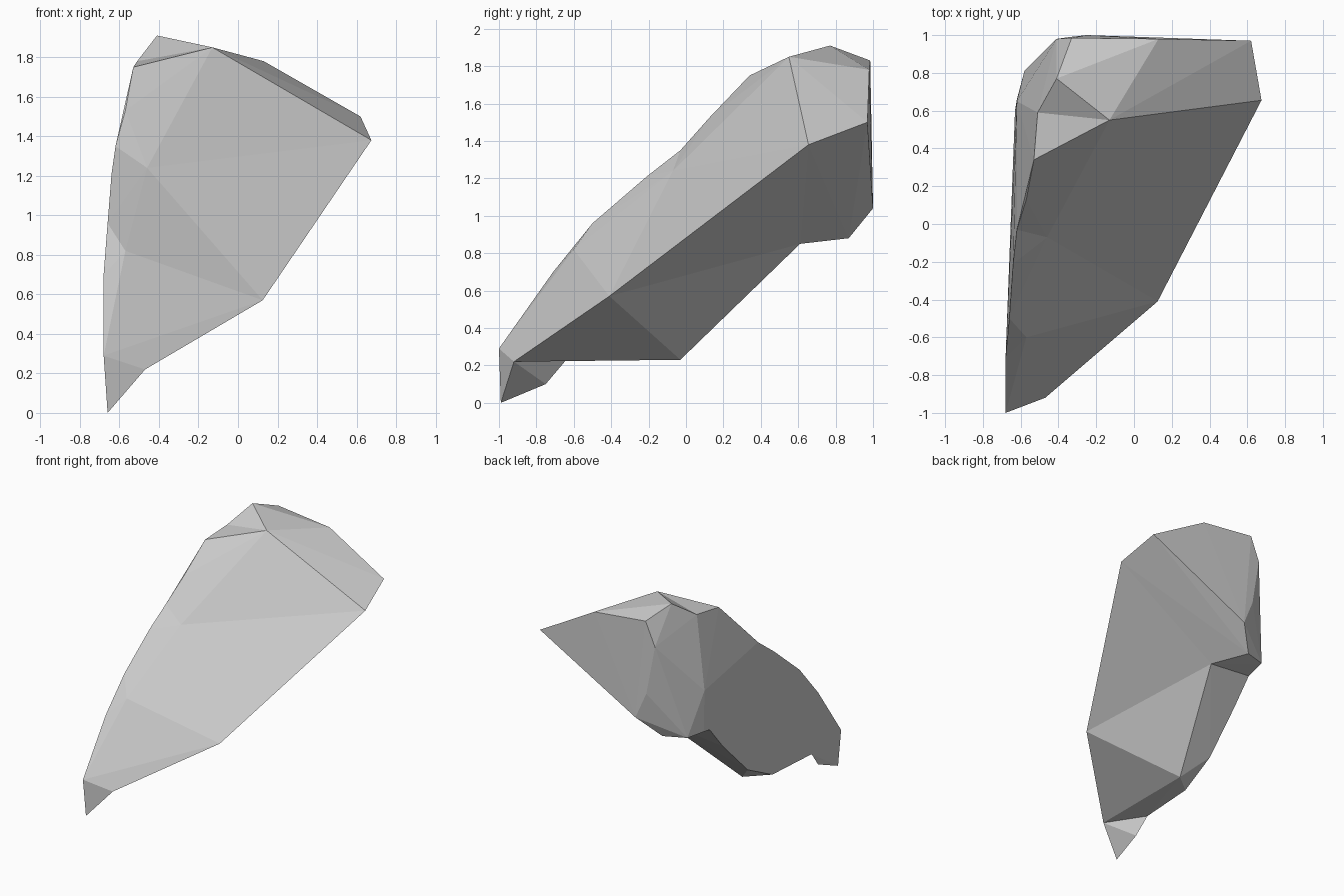
import bpy, bmesh

if "Cube" in bpy.data.objects:
    bpy.data.objects.remove(bpy.data.objects["Cube"])

# Corner points of the rock shard, grouped by region
P = dict(
    # pointed foot
    tip=(-.66, -.99, 0), toe=(-.68, -1, .29), heel=(-.47, -.92, .22),
    under=(-.65, -.75, .10), notch=(-.67, -.64, .23),
    # left rim, going up
    l1=(-.68, -.88, .40), l2=(-.68, -.71, .70), l3=(-.66, -.50, .96),
    l4=(-.64, -.21, 1.21), l5=(-.62, -.03, 1.35), l6=(-.57, .13, 1.53),
    l7=(-.53, .34, 1.75),
    # slight ridges on the sloping front
    f1=(-.57, -.60, .82), f2=(-.46, -.07, 1.24),
    # right rim
    r1=(.125, -.41, .57), r2=(.675, .655, 1.38), r3=(.62, .97, 1.50),
    # crown
    c1=(.13, .98, 1.78), c2=(-.13, .55, 1.85), c3=(-.41, .77, 1.91),
    c4=(-.51, .59, 1.78), c5=(-.33, .985, 1.83), c6=(-.41, .98, 1.64),
    # back and its lower lip
    b1=(-.34, .99, 1.25), b2=(-.62, .65, 1.22), b3=(-.25, 1, 1.04),
    u1=(-.40, .87, .88), u2=(-.58, .81, .89), u3=(-.62, .66, .90),
    # underside
    d1=(-.25, .61, .85), d2=(-.48, -.03, .23), d3=(-.65, -.17, .24),
    d4=(-.64, .13, .39), d5=(-.63, .43, .69), d6=(-.63, .60, .89),
    # inner anchor so the pieces overlap
    core=(-.2, .5, 1.3),
)


def hull(name, keys):
    """Convex faceted block through the named points."""
    bm = bmesh.new()
    for k in keys.split():
        bm.verts.new(P[k])
    res = bmesh.ops.convex_hull(bm, input=bm.verts[:])
    inner = [g for g in res["geom_interior"] if isinstance(g, bmesh.types.BMVert)]
    bmesh.ops.delete(bm, geom=inner, context='VERTS')
    bmesh.ops.recalc_face_normals(bm, faces=bm.faces[:])
    me = bpy.data.meshes.new(name)
    bm.to_mesh(me)
    bm.free()
    ob = bpy.data.objects.new(name, me)
    bpy.context.collection.objects.link(ob)
    return ob


# Lower slab
body = hull("rock_shard", "toe heel notch l1 l2 l3 l4 l5 f1 f2 r1 "
            "b2 d1 d2 d3 d4 d5 d6 core")
# Right wedge, upper slab, foot, back lip and crown are added onto it
extras = [
    hull("right_wedge", "r1 r2 r3 f2 l5 d1 d6 b2 b3 core"),
    hull("upper_slab", "r2 r3 f2 l5 l6 l7 c1 c2 c4 c5 c6 b1 b2 b3 d6 core"),
    hull("foot", "tip toe heel under notch l1 f1"),
    hull("back_lip", "d1 d6 u1 u2 u3 b1 b2 b3 r2 r3 c6 core"),
    hull("crown", "c2 c3 c4 c5 c6 c1 core"),
]
for ob in extras:
    mod = body.modifiers.new(ob.name, 'BOOLEAN')
    mod.operation = 'UNION'
    mod.solver = 'MANIFOLD'
    mod.object = ob

# Bake the union and remove the helper blocks
dg = bpy.context.evaluated_depsgraph_get()
joined = bpy.data.meshes.new_from_object(body.evaluated_get(dg))
body.modifiers.clear()
body.data = joined
for ob in extras:
    bpy.data.objects.remove(ob)
